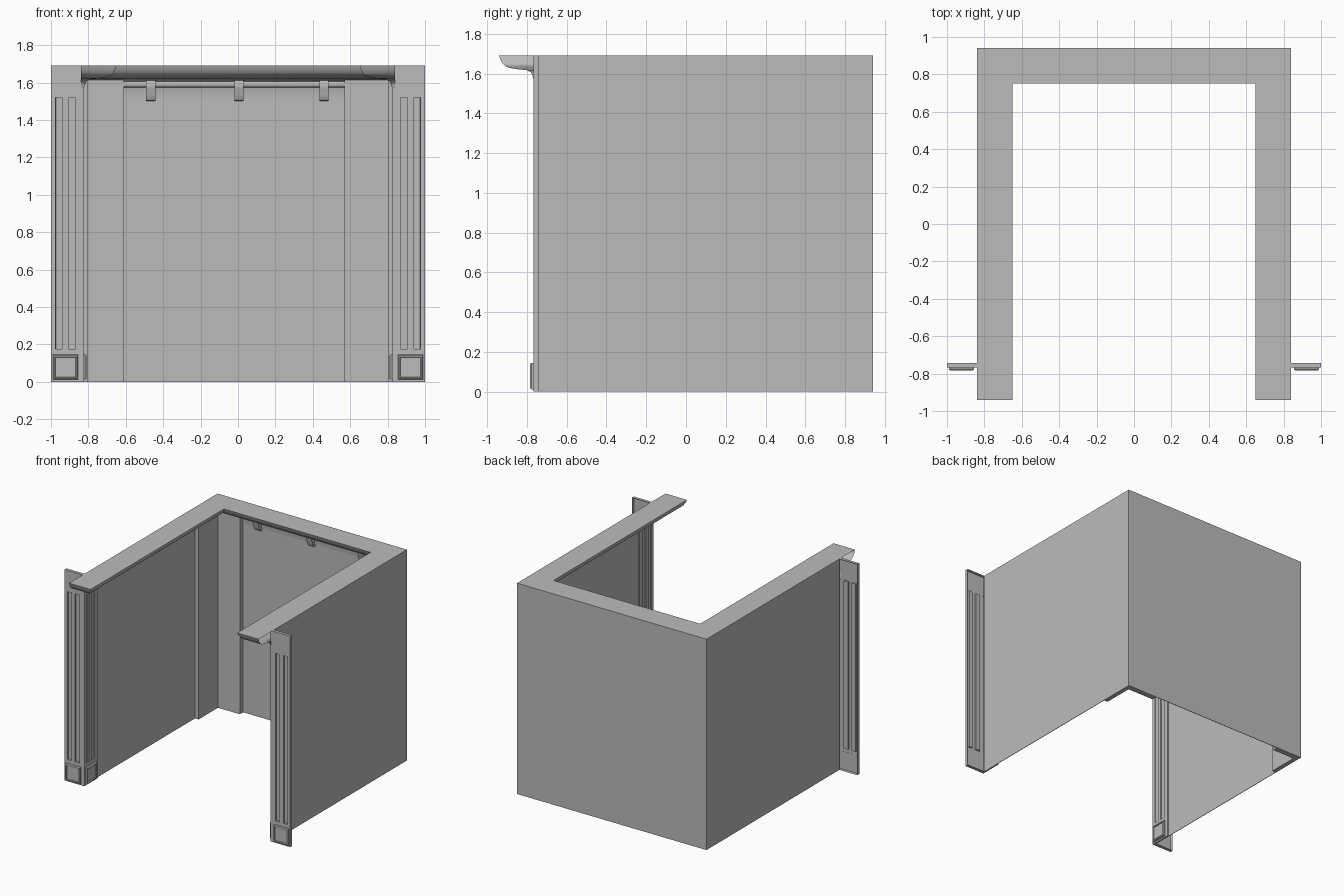
import bpy
import bmesh
from math import radians, pi
from mathutils import Matrix, Vector

cube = bpy.data.objects.get("Cube")
if cube:
    bpy.data.objects.remove(cube, do_unlink=True)

TOP, HALF, BACK, FRONT = 1.69, 0.84, 0.94, -0.75
COLOR = (0.5, 0.5, 0.5, 1)

grey = bpy.data.materials.new("plain_grey")
grey.use_nodes = True
grey.diffuse_color = COLOR
grey.node_tree.nodes["Principled BSDF"].inputs["Base Color"].default_value = COLOR


def finish(name, bm, smooth=False, mirror=False, fix_normals=False):
    if fix_normals:
        bmesh.ops.recalc_face_normals(bm, faces=bm.faces)
    mesh = bpy.data.meshes.new(name)
    bm.to_mesh(mesh)
    bm.free()
    mesh.materials.append(grey)
    obj = bpy.data.objects.new(name, mesh)
    bpy.context.collection.objects.link(obj)
    if mirror:
        obj.modifiers.new("mirror_sides", 'MIRROR')
    if smooth:
        bpy.ops.object.select_all(action='DESELECT')
        obj.select_set(True)
        bpy.context.view_layer.objects.active = obj
        bpy.ops.object.shade_smooth_by_angle(angle=radians(40))
    return obj


def box(name, low, high, mirror=False):
    low, high = Vector(low), Vector(high)
    bm = bmesh.new()
    bmesh.ops.create_cube(bm, size=1)
    bmesh.ops.scale(bm, vec=high - low, verts=bm.verts)
    bmesh.ops.translate(bm, vec=(low + high) / 2, verts=bm.verts)
    return finish(name, bm, mirror=mirror)


def fluted_panel(name, place, depth, groove):
    """Open-backed panel with two sunken flutes, facing local -y."""
    us = [0, 0.042, 0.081, 0.114, 0.149, 0.174]
    zs = [0, 0.175, 1.52, TOP]
    bm = bmesh.new()
    grid = [[bm.verts.new((u, 0, z)) for u in us] for z in zs]
    flutes = []
    for j in range(len(zs) - 1):
        for i in range(len(us) - 1):
            face = bm.faces.new((grid[j][i], grid[j][i + 1],
                                 grid[j + 1][i + 1], grid[j + 1][i]))
            if j == 1 and i in (1, 3):
                flutes.append(face)
    bm.normal_update()
    rim = [e for e in bm.edges if e.is_boundary]
    bmesh.ops.inset_individual(bm, faces=flutes, thickness=0.001, depth=-groove)
    out = bmesh.ops.extrude_edge_only(bm, edges=rim)
    bmesh.ops.translate(bm, vec=(0, depth, 0),
                        verts=[v for v in out["geom"] if isinstance(v, bmesh.types.BMVert)])
    bm.transform(place)
    finish(name, bm, mirror=True)


def plinth(name, place):
    """Square foot block with bevelled frame and sunken centre, facing local -y."""
    bm = bmesh.new()
    bmesh.ops.create_cube(bm, size=1)
    bmesh.ops.scale(bm, vec=(0.133, 0.01, 0.133), verts=bm.verts)
    bmesh.ops.translate(bm, vec=(0.0965, -0.004, 0.0785), verts=bm.verts)
    bm.normal_update()
    face = min(bm.faces, key=lambda f: f.calc_center_median().y)
    for thickness, depth in ((0.008, 0.008), (0.008, 0), (0.004, -0.008)):
        bmesh.ops.inset_region(bm, faces=[face], thickness=thickness, depth=depth)
    bm.transform(place)
    finish(name, bm, mirror=True)


# Thin outer walls
box("side_wall", (HALF - 0.004, -0.742, 0), (HALF, BACK, TOP), mirror=True)
box("back_wall", (-HALF, BACK - 0.004, 0), (HALF, BACK, TOP))

# Raised linings in the two rear corners
box("side_lining", (0.804, 0.65, 0), (0.837, 0.937, 1.63), mirror=True)
box("back_lining_left", (0.57, 0.895, 0), (0.837, 0.937, 1.63))
box("back_lining_right", (-0.837, 0.895, 0), (-0.61, 0.937, 1.63))

# Fluted pilasters: one facing forward, one facing into the opening
front_place = Matrix.Translation((0.826, -0.767, 0))
inner_place = Matrix.Translation((0.826, -0.593, 0)) @ Matrix.Rotation(-pi / 2, 4, 'Z')
for side, place, depth, groove in (("front", front_place, 0.025, 0.012),
                                   ("inner", inner_place, 0.012, 0.008)):
    fluted_panel(side + "_pilaster", place, depth, groove)
    plinth(side + "_plinth", place)

# Crown moulding: (distance from wall, height) swept round with mitred corners
profile = [(0, TOP), (0.19, TOP), (0.184, 1.672), (0.172, 1.65), (0.158, 1.637),
           (0.14, 1.629), (0.1, 1.622), (0.05, 1.617), (0.03, 1.607),
           (0.02, 1.585), (0.013, 1.55), (0.011, 1.52), (0, 1.52)]
bm = bmesh.new()
rings = []
for d, z in profile:
    x, front, back = HALF - d, FRONT - d, BACK - d
    path = [(-HALF, front), (-x, front), (-x, back), (x, back), (x, front), (HALF, front)]
    rings.append([bm.verts.new((px, py, z)) for px, py in path])
for a, b in zip(rings, rings[1:]):
    for i in range(5):
        bm.faces.new((a[i], a[i + 1], b[i + 1], b[i]))
bmesh.ops.remove_doubles(bm, verts=bm.verts, dist=1e-5)
finish("crown_moulding", bm, smooth=True, fix_normals=True)

# Rail across the back niche
bm = bmesh.new()
turn = Matrix.Translation((-0.02, 0.917, 1.59)) @ Matrix.Rotation(pi / 2, 4, 'Y')
bmesh.ops.create_cone(bm, cap_ends=True, segments=20, radius1=0.017, radius2=0.017,
                      depth=1.18, matrix=turn)
finish("back_rail", bm, smooth=True)

# Curved brackets holding the rail
outline = [(0.937, 1.61), (0.895, 1.61), (0.888, 1.59), (0.89, 1.565),
           (0.9, 1.545), (0.9, 1.53), (0.915, 1.505), (0.937, 1.5)]
for label, x in (("right", -0.467), ("middle", 0.005), ("left", 0.46)):
    bm = bmesh.new()
    face = bm.faces.new([bm.verts.new((x - 0.025, y, z)) for y, z in outline])
    out = bmesh.ops.extrude_face_region(bm, geom=[face])
    bmesh.ops.translate(bm, vec=(0.05, 0, 0),
                        verts=[v for v in out["geom"] if isinstance(v, bmesh.types.BMVert)])
    finish("rail_bracket_" + label, bm, smooth=True, fix_normals=True)
